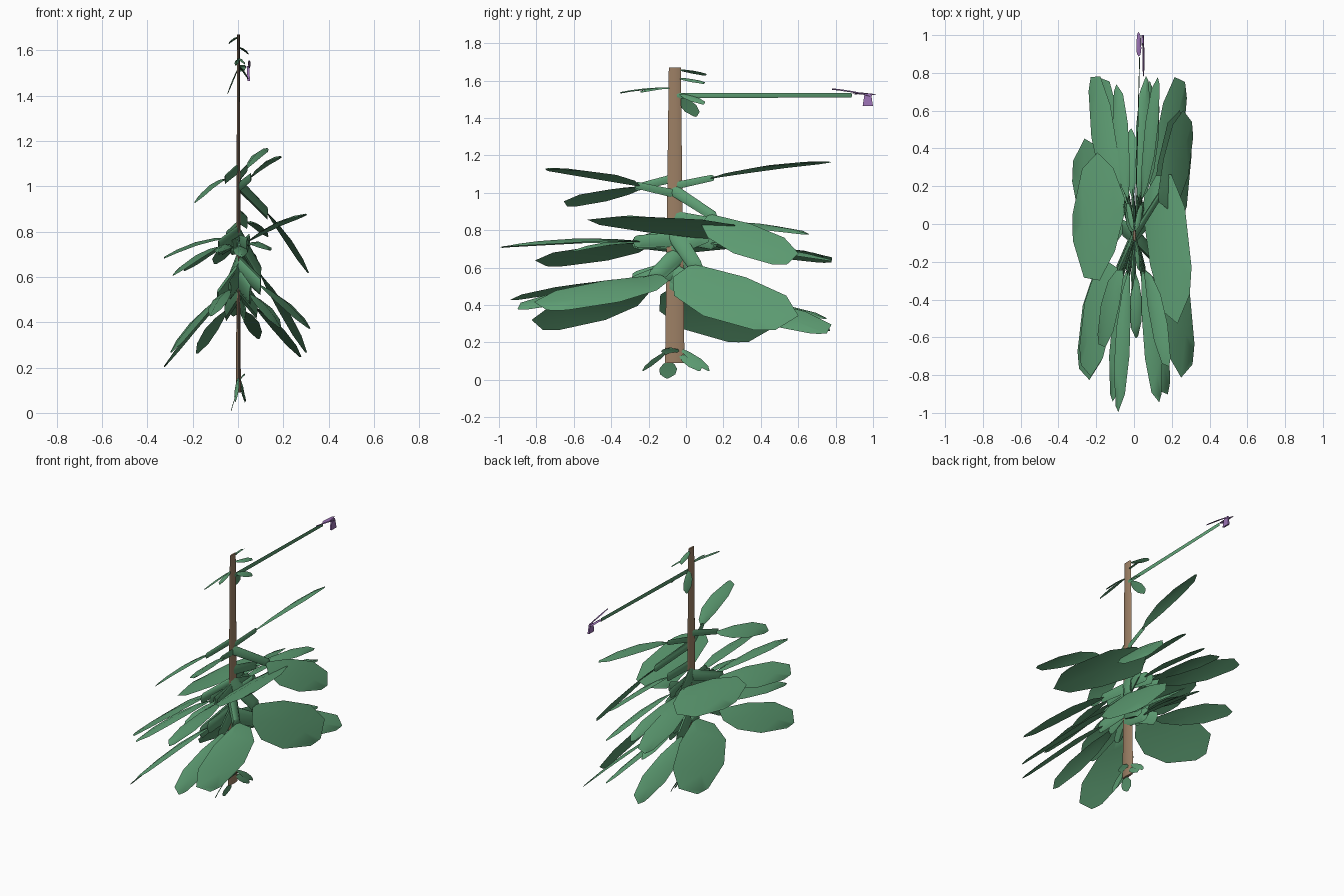
import bpy, bmesh, math
from mathutils import Vector, Matrix

if "Cube" in bpy.data.objects:
    bpy.data.objects.remove(bpy.data.objects["Cube"])

SQ = 0.2            # the plant is flattened sideways by this factor
STEM_X, STEM_Y = 0.002, -0.06


def material(name, rgb):
    m = bpy.data.materials.new(name)
    m.diffuse_color = (*rgb, 1)
    m.use_nodes = True
    m.node_tree.nodes["Principled BSDF"].inputs["Base Color"].default_value = m.diffuse_color
    return m


GREEN = material("leaf green", (0.11, 0.335, 0.17))
BROWN = material("bark brown", (0.335, 0.215, 0.13))
PURPLE = material("petal purple", (0.33, 0.17, 0.46))


def wide(p):
    """Undo the sideways flattening for a point."""
    return Vector((p[0] / SQ, p[1], p[2]))


def finish(name, bm, mat, smooth=True):
    bmesh.ops.recalc_face_normals(bm, faces=bm.faces)
    bmesh.ops.scale(bm, vec=(SQ, 1, 1), verts=bm.verts)
    me = bpy.data.meshes.new(name)
    bm.to_mesh(me)
    bm.free()
    me.materials.append(mat)
    ob = bpy.data.objects.new(name, me)
    bpy.context.collection.objects.link(ob)
    if smooth:
        bpy.ops.object.select_all(action='DESELECT')
        ob.select_set(True)
        bpy.context.view_layer.objects.active = ob
        bpy.ops.object.shade_smooth_by_angle(angle=math.radians(62))
    return ob


def tube(name, a, b, r1, r2, mat, sides=8):
    a, b = wide(a), wide(b)
    d = b - a
    bm = bmesh.new()
    mx = Matrix.Translation((a + b) / 2) @ d.to_track_quat('Z', 'Y').to_matrix().to_4x4()
    bmesh.ops.create_cone(bm, cap_ends=True, segments=sides, radius1=r1,
                          radius2=r2, depth=d.length, matrix=mx)
    return finish(name, bm, mat)


# position along a blade and relative half width
OUTLINE = [(0, 0.12), (0.2, 0.65), (0.5, 1.0), (0.8, 0.85), (1, 0.2)]


def blade(name, a, b, half, mat, arch=0.022):
    """Thin arched leaf blade between two points."""
    a, b = wide(a), wide(b)
    d = b - a
    side = Vector((-d.y, d.x, 0)).normalized() * half
    up = d.cross(side).normalized()
    if up.z < 0:
        up = -up
    bm = bmesh.new()
    thick = up * 0.004
    rows = []
    for t, w in OUTLINE:
        c = a + d * t + up * arch * 4 * t * (1 - t)
        rim = c - up * arch * 0.5 * w
        rows.append([bm.verts.new(p) for p in
                     (rim - side * w, c + thick, rim + side * w, c - thick)])
    for r, s in zip(rows, rows[1:]):
        for i in range(4):
            j = (i + 1) % 4
            bm.faces.new((r[i], r[j], s[j], s[i]))
    bm.faces.new(rows[0])
    bm.faces.new(rows[-1])
    return finish(name, bm, mat)


def stalked_leaf(base, tip, half):
    """Leaf on a stalk; drooping leaves leave the stem higher up."""
    z = base[2] + 0.5 * (base[2] - tip[2])
    r = 0.02 + 0.055 * max(0, 1.08 - base[2])
    tube("leaf_stalk", (STEM_X, STEM_Y, z), base, r, r * 0.85, GREEN)
    blade("leaf", base, tip, half, GREEN)


# stem, tapering upward
tube("stem", (STEM_X, STEM_Y, 0.09), (STEM_X, STEM_Y, 1.67), 0.052, 0.032, BROWN)

# broad leaves pointing sideways: base, tip, half width
for base, tip, half in [
        ((.10, .05, .61), (.30, .42, .27), .32),
        ((.05, .10, .76), (.30, -.30, .875), .38),
        ((.13, .14, .88), (.31, .50, .62), .22),
        ((-.05, .10, .77), (-.325, -.02, .685), .34),
        ((-.06, -.02, .51), (-.325, .28, .205), .28),
        ((.10, -.16, .56), (.315, -.69, .375), .30)]:
    stalked_leaf(base, tip, half)

# long leaves pointing forward or back: tip and height of the base
for x, y, z, base_z in [
        (.275, .71, .25, .46),
        (-.285, -.70, .61, .73), (-.295, -.72, .27, .50),
        (-.18, .74, .265, .45), (-.235, .74, .63, .73),
        (.13, .64, .78, .84), (-.19, -.61, .93, 1.03),
        (.19, -.73, 1.13, 1.04), (.13, .76, 1.165, 1.08),
        (-.09, -.98, .71, .73), (.14, -.92, .72, .74),
        (-.12, -.92, .43, .54), (.185, -.87, .38, .52),
        (.07, .77, .64, .73), (-.10, .72, .66, .73),
        (.09, .74, .33, .45), (.015, -.60, .69, .73), (-.02, .50, .43, .50)]:
    base = (0.3 * x, STEM_Y + math.copysign(0.2, y - STEM_Y), base_z)
    stalked_leaf(base, (x, y, z), 0.15 if z > 0.75 else 0.16 + 0.32 * abs(x))

# small leaves at the top and the foot of the stem: tip and height of the base
for x, y, z, base_z in [
        (-.04, .10, 1.63, 1.655), (.045, .09, 1.585, 1.61),
        (-.01, -.35, 1.535, 1.56), (.03, -.24, 1.54, 1.56),
        (.045, .09, 1.475, 1.53), (-.045, .05, 1.41, 1.52),
        (-.012, -.23, .05, .16), (.03, -.08, .17, .13),
        (-.03, -.10, .01, .10), (.03, .12, .05, .17), (.035, .07, .05, .14)]:
    base = (STEM_X, STEM_Y + math.copysign(0.03, y - STEM_Y), base_z)
    blade("small_leaf", base, (x, y, z), 0.048, GREEN, 0.007)

# long flower stalk
tube("flower_stalk", (.005, STEM_Y, 1.52), (.03, .885, 1.523), .015, .012, GREEN, 6)

# flower: two upper petals and a drooping lip
blade("upper_petal", (.05, .985, 1.52), (.05, .78, 1.555), .03, PURPLE, 0.004)
blade("side_petal", (.015, .905, 1.53), (.035, .99, 1.525), .07, PURPLE, 0.004)
bm = bmesh.new()
bmesh.ops.create_cube(bm, size=1)
for v in bm.verts:
    low = v.co.z < 0
    v.co = wide((0.047 + v.co.x * 0.012 if low else 0.044 + v.co.x * 0.01,
                 0.972 + v.co.y * (0.055 if low else 0.035),
                 1.465 if low else 1.53))
finish("flower_lip", bm, PURPLE, False)
